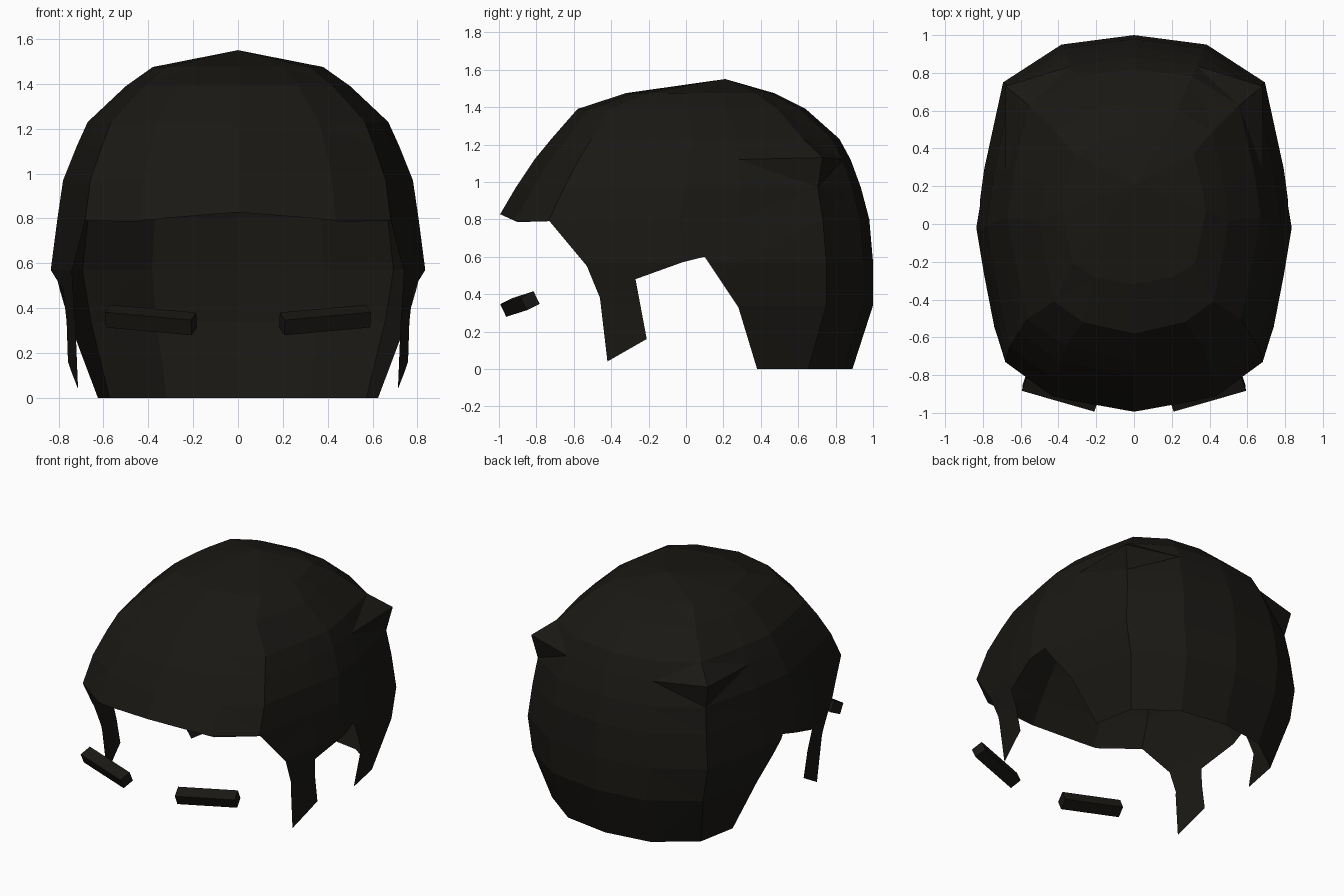
import bpy, bmesh
from math import radians
from mathutils import Vector, Euler

if "Cube" in bpy.data.objects:
    bpy.data.objects.remove(bpy.data.objects["Cube"])

mat = bpy.data.materials.new("dark_hair")
mat.diffuse_color = (0.01, 0.009, 0.007, 1)
mat.use_nodes = True
mat.node_tree.nodes["Principled BSDF"].inputs["Base Color"].default_value = mat.diffuse_color

def finish(name, bm):
    me = bpy.data.meshes.new(name)
    bm.to_mesh(me)
    bm.free()
    me.materials.append(mat)
    ob = bpy.data.objects.new(name, me)
    bpy.context.collection.objects.link(ob)
    return ob

# Half outline of the head from above, back to front (x, y), widest = 1
half = [(0, 1), (.46, .95), (.83, .75), (.95, .29), (1, -.02),
        (.95, -.27), (.845, -.72), (.54, -.9), (0, -1)]
outline = half + [(-x, y) for x, y in half[-2:0:-1]]

# Levels: height, half width at back, half width at front, front y, back y
levels = [(0, .69, .77, -1, .89), (.34, .79, .80, -1, 1), (.57, .835, .835, -1, 1),
          (.8, .805, .805, -1.01, .98), (.97, .78, .78, -.91, .935),
          (1.12, .72, .72, -.81, .88), (1.23, .67, .67, -.72, .82),
          (1.39, .50, .50, -.58, .64), (1.475, .38, .38, -.32, .47)]

# Hair cap: stacked rings closed at the crown
bm = bmesh.new()
rings = []
for z, wb, wf, yf, yb in levels:
    c, h = (yf + yb) / 2, (yb - yf) / 2
    rings.append([bm.verts.new((x * (wb if y > 0 else wf), c + h * y, z))
                  for x, y in outline])
n = len(outline)
for a, b in zip(rings, rings[1:]):
    for i in range(n):
        j = (i + 1) % n
        bm.faces.new((a[j], a[i], b[i], b[j]))
crown = bm.verts.new((0, .21, 1.55))
for i in range(n):
    bm.faces.new((rings[-1][(i + 1) % n], rings[-1][i], crown))
# Jutting rear corners of the upper layer
for i in (2, n - 2):
    v = rings[5][i]
    v.co = (.68 if v.co.x > 0 else -.68, .73, 1.13)

# Face opening, sideburns and ear notches, cut along a side profile (y, z)
cut = [(-1.2, .92), (-1, .83), (-.9, .785), (-.73, .79), (-.53, .55), (-.46, .38),
       (-.42, .04), (-.21, .16), (-.27, .48), (-.02, .57), (.1, .6), (.28, .33),
       (.38, 0), (.38, -.1), (-1.2, -.1)]

def inside(y, z):
    hit = False
    for (y1, z1), (y2, z2) in zip(cut, cut[1:] + cut[:1]):
        if (z1 > z) != (z2 > z) and y < (y2 - y1) * (z - z1) / (z2 - z1) + y1:
            hit = not hit
    return hit

bmesh.ops.triangulate(bm, faces=bm.faces[:])
for (y1, z1), (y2, z2) in zip(cut[:12], cut[1:13]):
    bmesh.ops.bisect_plane(bm, geom=bm.verts[:] + bm.edges[:] + bm.faces[:], dist=1e-5,
                           plane_co=(0, y1, z1), plane_no=(0, z1 - z2, y2 - y1))
gone = []
for f in bm.faces:
    m = f.calc_center_median()
    if inside(m.y, m.z):
        gone.append(f)
bmesh.ops.delete(bm, geom=gone, context='FACES')
bmesh.ops.dissolve_limit(bm, angle_limit=radians(.5), verts=bm.verts[:], edges=bm.edges[:])
finish("hair_cap", bm)

# Eyebrows: tilted bars
for side, name in ((1, "right_eyebrow"), (-1, "left_eyebrow")):
    bm = bmesh.new()
    bmesh.ops.create_cube(bm, size=1)
    rot = Euler((radians(25), radians(-5 * side), radians(16 * side))).to_matrix()
    for v in bm.verts:
        p = Vector((v.co.x * .40, v.co.y * .08, v.co.z * .075))
        v.co = rot @ p + Vector((.388 * side, -.888, .347))
    finish(name, bm)
